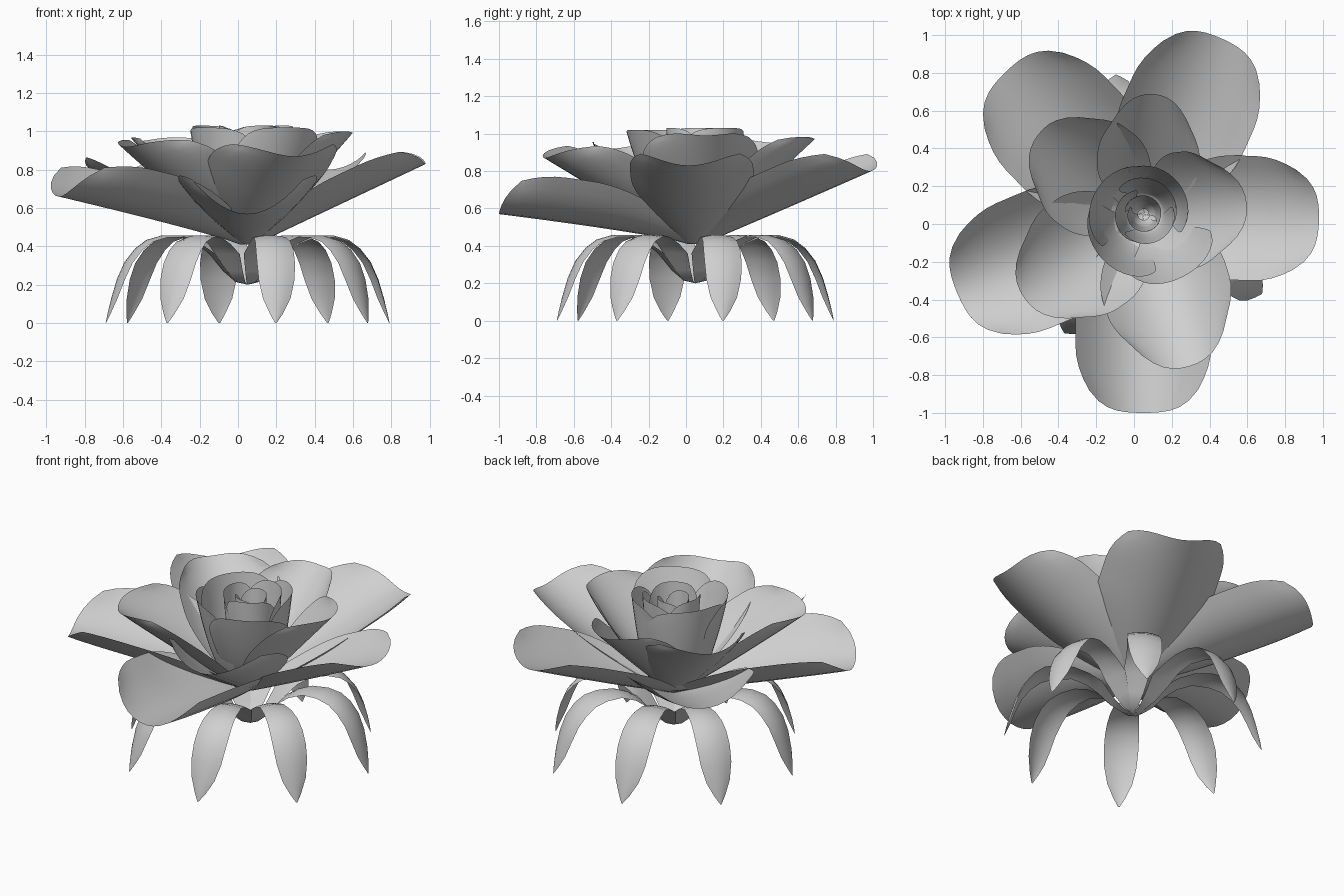
import bpy
import math
from mathutils import Vector

if "Cube" in bpy.data.objects:
    bpy.data.objects.remove(bpy.data.objects["Cube"], do_unlink=True)

CENTRE = Vector((0.05, 0.05, 0))

grey = bpy.data.materials.new("petal_grey")
grey.use_nodes = True
colour = (0.63, 0.63, 0.63, 1)
grey.diffuse_color = colour
grey.node_tree.nodes["Principled BSDF"].inputs["Base Color"].default_value = colour


def sheet(name, surface, rows, columns):
    """Thin smooth surface from a function of u (0..1 along) and v (-1..1 across)."""
    verts = [CENTRE + surface(i / rows, 2 * j / columns - 1)
             for i in range(rows + 1) for j in range(columns + 1)]
    step = columns + 1
    faces = [(i * step + j, i * step + j + 1, (i + 1) * step + j + 1, (i + 1) * step + j)
             for i in range(rows) for j in range(columns)]
    mesh = bpy.data.meshes.new(name)
    mesh.from_pydata(verts, [], faces)
    mesh.materials.append(grey)
    mesh.polygons.foreach_set("use_smooth", [True] * len(faces))
    obj = bpy.data.objects.new(name, mesh)
    bpy.context.collection.objects.link(obj)


def polar(angle, out, side, z):
    c, s = math.cos(angle), math.sin(angle)
    return Vector((out * c - side * s, out * s + side * c, z))


def open_petal(name, degrees, reach, tip_z, half_width, cup, arch, rounding, blunt):
    """Trough-shaped petal leaning outwards, with a blunt or rounded tip."""
    angle = math.radians(degrees)
    root_r, root_z = 0.04, 0.41
    tilt = math.atan2(tip_z - root_z, reach - root_r)

    def surface(u, v):
        along = u * (1 - rounding * abs(v) ** blunt)
        swell = 0.3 + 0.7 * math.sin(math.pi / 2 * min(1, along / 0.55))
        taper = 1 - 0.2 * max(0, (u - 0.75) / 0.25) ** 2
        lift = cup * v * v * swell * taper
        out = root_r + (reach - root_r) * along - lift * math.sin(tilt)
        z = root_z + (tip_z - root_z) * along ** arch + lift * math.cos(tilt)
        return polar(angle, out, half_width * swell * taper * v, z)

    sheet(name, surface, 16, 12)


def wrapped_petal(name, degrees, radius, top_z, spread, flare):
    """Upright petal that curls round the heart of the bloom."""
    def surface(u, v):
        rise = u * (1 - 0.1 * v ** 4)
        r = 0.03 + (radius - 0.03) * rise ** flare
        r *= 1 + 0.06 * v
        narrow = 0.75 + 0.25 * math.sin(math.pi / 2 * min(1, u / 0.6))
        narrow *= 1 - 0.18 * max(0, (u - 0.8) / 0.2) ** 2
        angle = math.radians(degrees + spread * v * narrow)
        return polar(angle, r, 0, 0.42 + (top_z - 0.42) * rise)

    sheet(name, surface, 14, 14)


# Outer petals: direction, reach, tip height, half width, cup depth, arch
outer = [(66, 1.02, 0.80, 0.35, 0.17, 1), (134, 1.05, 0.77, 0.36, 0.17, 1),
         (203, 1.07, 0.66, 0.36, 0.22, 0.9), (270, 1.05, 0.57, 0.36, 0.24, 0.8),
         (358, 0.93, 0.83, 0.33, 0.14, 1)]
for n, spec in enumerate(outer, 1):
    open_petal(f"outer_petal_{n}", *spec, 0.09, 4)

# Middle petals
middle = [(85, 0.64, 0.97, 0.27, 0.15, 1), (143, 0.70, 0.95, 0.31, 0.16, 1),
          (215, 0.77, 0.92, 0.33, 0.18, 1), (287, 0.84, 0.87, 0.34, 0.20, 1),
          (6, 0.55, 0.99, 0.31, 0.16, 1)]
for n, spec in enumerate(middle, 1):
    open_petal(f"middle_petal_{n}", *spec, 0.16, 3)

# Inner petals: direction, radius, top height, half spread in degrees, flare
inner = [(302, 0.39, 1.02, 45, 0.55), (225, 0.32, 1.02, 58, 0.42),
         (150, 0.28, 1.03, 68, 0.33), (42, 0.25, 1.03, 68, 0.3)]
for n, spec in enumerate(inner, 1):
    wrapped_petal(f"inner_petal_{n}", *spec)

# Tight heart of the bloom
heart = [(60, 0.19, 1.03, 75), (180, 0.15, 1.03, 75), (300, 0.16, 1.03, 75),
         (70, 0.10, 1.01, 100), (250, 0.09, 1.01, 100)]
for n, spec in enumerate(heart, 1):
    wrapped_petal(f"heart_petal_{n}", *spec, 0.3)

# Sepals: distance out, height, half width, from the cup's point to the hanging tip
profile = [(0, 0.20, 0), (0.06, 0.215, 0.025), (0.12, 0.27, 0.05),
           (0.19, 0.36, 0.078), (0.27, 0.425, 0.07), (0.36, 0.458, 0.072),
           (0.46, 0.458, 0.085), (0.54, 0.435, 0.094), (0.60, 0.39, 0.1),
           (0.655, 0.32, 0.101), (0.695, 0.23, 0.095), (0.725, 0.13, 0.073),
           (0.745, 0.05, 0.035), (0.755, 0, 0.004)]
last = len(profile) - 1
for n in range(8):
    turn = math.radians(11.25 + 45 * n)
    sway = 0.03 if n % 2 == 0 else 0

    def sepal(u, v):
        out, z, width = profile[round(u * last)]
        bend = 0.25 * width * v * v if out > 0.25 else 0
        side = width * v + sway * math.sin(math.pi * u)
        return polar(turn, out - bend * u, side, z - bend * (1 - u))

    sheet(f"sepal_{n + 1}", sepal, last, 6)
